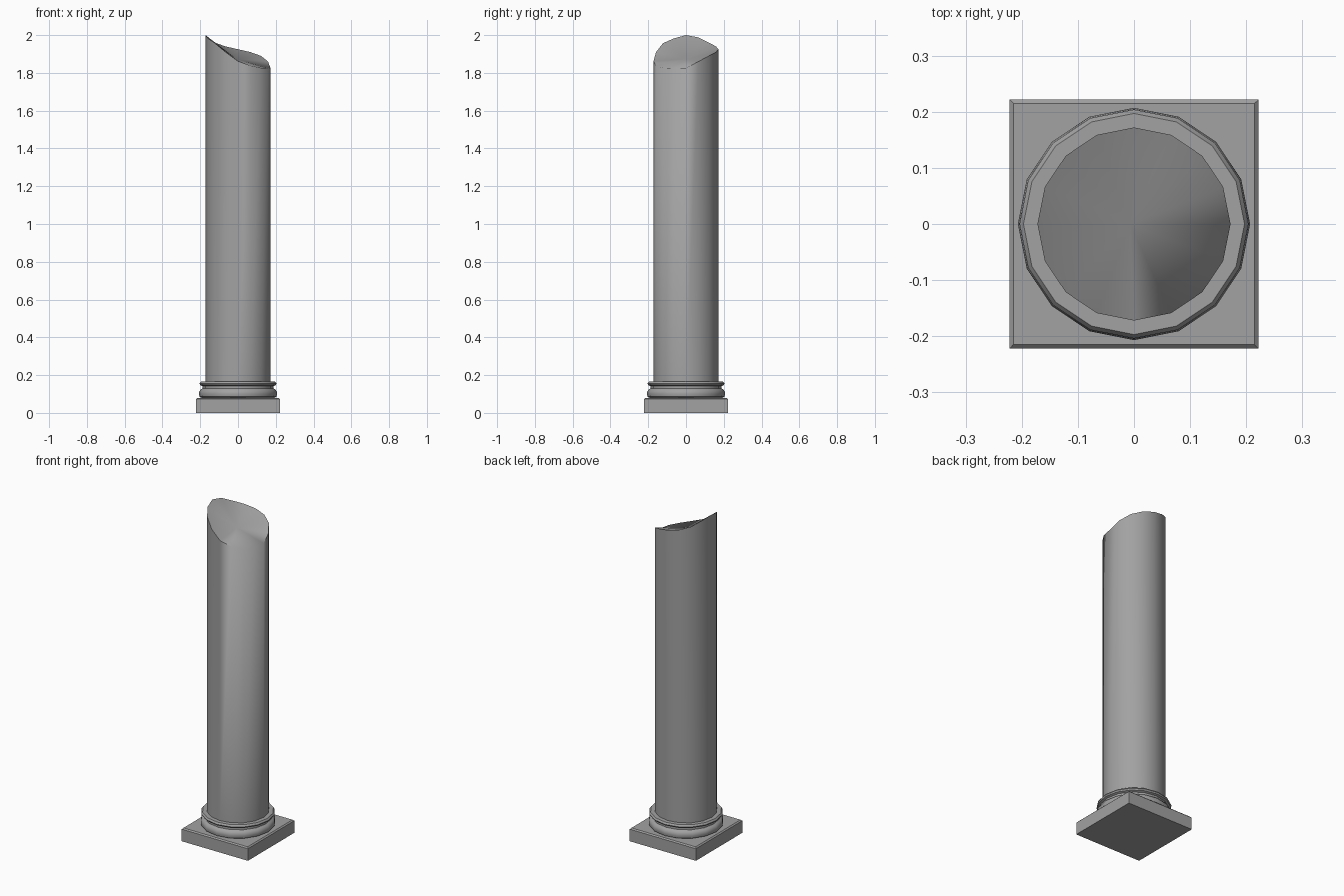
import bpy, bmesh
from math import cos, sin, tau, radians

cube = bpy.data.objects.get("Cube")
if cube:
    bpy.data.objects.remove(cube, do_unlink=True)

SIDES = 16

stone = bpy.data.materials.new("grey_stone")
stone.use_nodes = True
colour = (0.36, 0.36, 0.36, 1)
stone.diffuse_color = colour
stone.node_tree.nodes["Principled BSDF"].inputs["Base Color"].default_value = colour


def finish(bm, name, angle):
    """Turn a bmesh into a named, shaded stone object."""
    bmesh.ops.recalc_face_normals(bm, faces=bm.faces)
    mesh = bpy.data.meshes.new(name)
    bm.to_mesh(mesh)
    bm.free()
    mesh.materials.append(stone)
    obj = bpy.data.objects.new(name, mesh)
    bpy.context.collection.objects.link(obj)
    bpy.ops.object.select_all(action="DESELECT")
    obj.select_set(True)
    bpy.context.view_layer.objects.active = obj
    bpy.ops.object.shade_smooth_by_angle(angle=radians(angle))
    return obj


def ring(bm, radius, heights):
    """One loop of vertices, with a height for every side."""
    return [bm.verts.new((radius * cos(tau * i / SIDES), radius * sin(tau * i / SIDES), z))
            for i, z in enumerate(heights)]


def bridge(bm, low, high):
    for i in range(SIDES):
        j = (i + 1) % SIDES
        bm.faces.new((low[i], low[j], high[j], high[i]))


# Square plinth with a chamfered upper rim
bm = bmesh.new()
bmesh.ops.create_cube(bm, size=1)
for v in bm.verts:
    v.co = (v.co.x * 0.444, v.co.y * 0.444, (v.co.z + 0.5) * 0.08)
rim = [e for e in bm.edges if all(v.co.z > 0.07 for v in e.verts)]
bmesh.ops.bevel(bm, geom=rim, offset=0.007, segments=1, affect="EDGES")
finish(bm, "plinth", 30)

# Turned base: lower roll, hollow and upper roll
profile = [(0.192, 0.079), (0.204, 0.086), (0.207, 0.1), (0.205, 0.114),
           (0.197, 0.124), (0.188, 0.13), (0.188, 0.142), (0.2, 0.147),
           (0.204, 0.155), (0.197, 0.165), (0.165, 0.165)]
bm = bmesh.new()
loops = [ring(bm, r, [z] * SIDES) for r, z in profile]
for low, high in zip(loops, loops[1:]):
    bridge(bm, low, high)
bm.faces.new(loops[0])
bm.faces.new(loops[-1])
finish(bm, "base_moulding", 40)

# Shaft with a broken top, rim heights counted round from the +x side
rim_heights = [1.825, 1.86, 1.89, 1.91, 1.925, 1.94, 1.96, 1.988,
               2.0, 1.982, 1.957, 1.91, 1.862, 1.838, 1.826, 1.824]
bm = bmesh.new()
foot = ring(bm, 0.172, [0.16] * SIDES)
top = ring(bm, 0.172, rim_heights)
bridge(bm, foot, top)
bm.faces.new(foot)
centre = bm.verts.new((-0.007, 0, 1.873))
for i in range(SIDES):
    bm.faces.new((top[i], top[(i + 1) % SIDES], centre))
finish(bm, "broken_shaft", 80)
